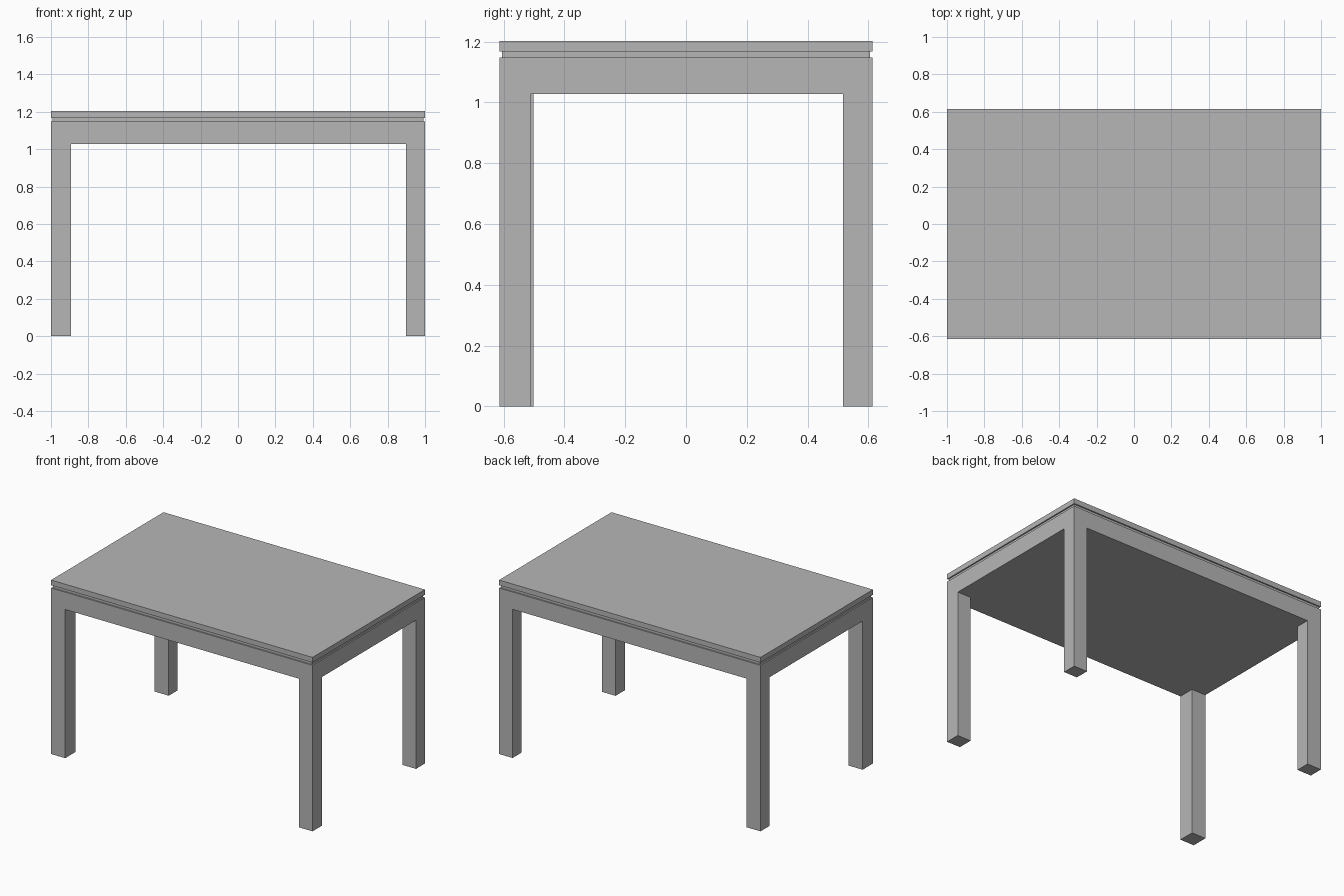
import bpy
from mathutils import Vector

cube = bpy.data.objects.get("Cube")
if cube:
    bpy.data.objects.remove(cube, do_unlink=True)

grey = bpy.data.materials.new("plain_grey")
grey.use_nodes = True
colour = (0.47, 0.47, 0.47, 1)
grey.diffuse_color = colour
grey.node_tree.nodes["Principled BSDF"].inputs["Base Color"].default_value = colour


def box(name, low, high):
    """Flat-faced box between two opposite corners."""
    low, high = Vector(low), Vector(high)
    bpy.ops.mesh.primitive_cube_add(size=1, location=(low + high) / 2)
    obj = bpy.context.object
    obj.name = name
    for v in obj.data.vertices:
        v.co = v.co * (high - low)
    obj.data.materials.append(grey)
    return obj


X, Y = 1.0, 0.614           # half length and half depth
APRON_Z, APRON_TOP = 1.028, 1.148
GROOVE_TOP, TOP = 1.167, 1.203
INSET = 0.009

# Table top, recessed shadow gap and solid apron
box("table_top", (-X, -Y, GROOVE_TOP), (X, Y, TOP))
box("recessed_gap", (-X + INSET, -Y + INSET, APRON_TOP), (X - INSET, Y - INSET, GROOVE_TOP))
box("apron", (-X, -Y, APRON_Z), (X, Y, APRON_TOP))

# Legs flush with the outer corners: side, end, width, depth
legs = {
    "front_right_leg": (-1, -1, 0.108, 0.112),
    "front_left_leg": (1, -1, 0.103, 0.103),
    "back_right_leg": (-1, 1, 0.108, 0.097),
    "back_left_leg": (1, 1, 0.103, 0.097),
}
for name, (sx, sy, width, depth) in legs.items():
    xs = sorted((sx * X, sx * (X - width)))
    ys = sorted((sy * Y, sy * (Y - depth)))
    box(name, (xs[0], ys[0], 0), (xs[1], ys[1], APRON_Z))
